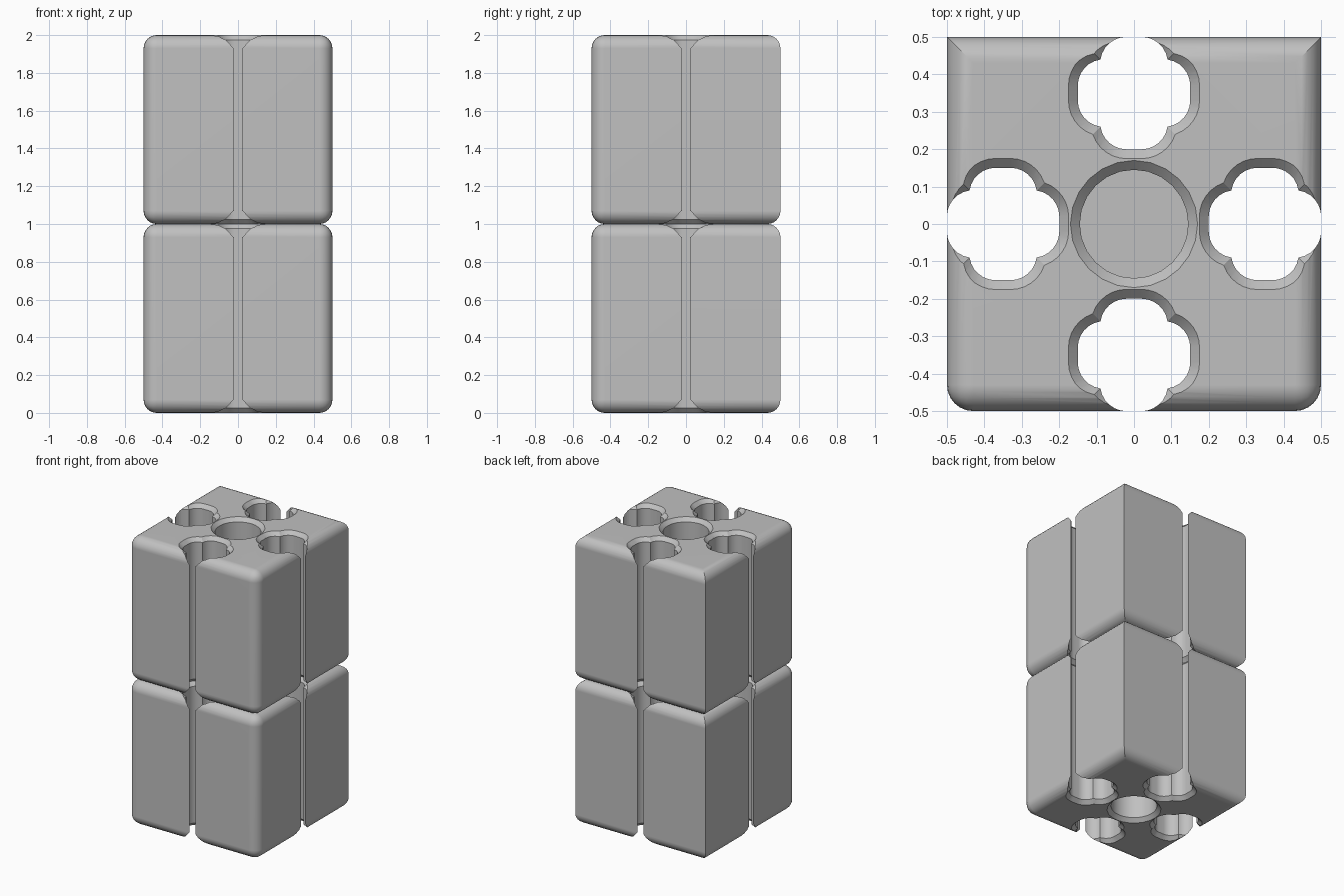
import bpy
import bmesh
import math

old = bpy.data.objects.get("Cube")
if old:
    bpy.data.objects.remove(old, do_unlink=True)

ROUND = 0.07      # rounding of the block edges
CHAMFER = 0.025   # chamfer at the mouth of every hole
EPS = 0.002       # overshoot of the cutters
BORE_DEPTH = 0.35

grey = bpy.data.materials.new("plain_grey")
grey.use_nodes = True
colour = (0.53, 0.53, 0.53, 1)
grey.diffuse_color = colour
grey.node_tree.nodes["Principled BSDF"].inputs["Base Color"].default_value = colour


def add_object(name, bm):
    bmesh.ops.recalc_face_normals(bm, faces=bm.faces)
    mesh = bpy.data.meshes.new(name)
    bm.to_mesh(mesh)
    bm.free()
    mesh.materials.append(grey)
    ob = bpy.data.objects.new(name, mesh)
    bpy.context.collection.objects.link(ob)
    return ob


def clover(grow, steps=6):
    """Four rounded lobes, moved outward by grow."""
    flat, notch, reach = 0.02, 0.09, 0.1503
    r = reach - notch + 0.01 + grow
    cx, cy = flat, reach + grow - r
    # the arc ends where it meets its mirror image on the diagonal
    mid, half = (cx + cy) / 2, (cy - cx) / 2
    corner = mid + math.sqrt(r * r / 2 - half * half)
    start = math.atan2(corner - cy, corner - cx)
    lobe = []
    for i in range(steps + 1):
        a = start + (math.pi / 2 - start) * i / steps
        lobe.append((cx + r * math.cos(a), cy + r * math.sin(a)))
    lobe += [(-x, y) for x, y in reversed(lobe)]
    points = []
    for q in range(4):
        c, s = round(math.cos(q * math.pi / 2)), round(math.sin(q * math.pi / 2))
        points += [(x * c - y * s, x * s + y * c) for x, y in lobe[:-1]]
    return points


def circle(grow, sides=24):
    turn = 2 * math.pi / sides
    return [((0.145 + grow) * math.cos(i * turn), (0.145 + grow) * math.sin(i * turn))
            for i in range(sides)]


def cutter(name, outline, layers, x=0, y=0):
    """Loft an outline through (height, grow) layers."""
    bm = bmesh.new()
    rings = [[bm.verts.new((px + x, py + y, z)) for px, py in outline(g)]
             for z, g in layers]
    for low, high in zip(rings, rings[1:]):
        for i in range(len(low)):
            j = (i + 1) % len(low)
            bm.faces.new((low[i], low[j], high[j], high[i]))
    bm.faces.new(rings[0])
    bm.faces.new(rings[-1])
    ob = add_object(name, bm)
    ob.hide_render = True
    return ob


def rounded_block(name, z):
    """Unit block, rounded everywhere but on its back upright edges."""
    bm = bmesh.new()
    bmesh.ops.create_cube(bm, size=1)
    bmesh.ops.translate(bm, verts=bm.verts, vec=(0, 0, z + 0.5))
    edges = [e for e in bm.edges if not all(v.co.y > 0.4 for v in e.verts)
             or abs(e.verts[0].co.z - e.verts[1].co.z) < 0.1]
    bmesh.ops.bevel(bm, geom=edges, offset=ROUND, segments=6, profile=0.5,
                    affect='EDGES', clamp_overlap=True)
    return add_object(name, bm)


def build_block(name, z):
    block = rounded_block(name, z)
    wide = CHAMFER + EPS
    top = z + 1
    through = [(z - EPS, wide), (z + CHAMFER, 0), (top - CHAMFER, 0), (top + EPS, wide)]
    cutters = [cutter("clover_cutter", clover, through, x, y)
               for x, y in ((0.35, 0), (-0.35, 0), (0, 0.35), (0, -0.35))]
    # blind bores in both ends
    for end, way in ((z, 1), (top, -1)):
        layers = [(end - way * EPS, wide), (end + way * CHAMFER, 0),
                  (end + way * BORE_DEPTH, 0)]
        cutters.append(cutter("bore_cutter", circle, layers))
    for c in cutters:
        mod = block.modifiers.new("cut", 'BOOLEAN')
        mod.operation = 'DIFFERENCE'
        mod.solver = 'EXACT'
        mod.object = c
    # bake the cuts, then drop the cutters
    graph = bpy.context.evaluated_depsgraph_get()
    block.data = bpy.data.meshes.new_from_object(block.evaluated_get(graph))
    block.modifiers.clear()
    for c in cutters:
        bpy.data.objects.remove(c, do_unlink=True)
    bpy.ops.object.select_all(action='DESELECT')
    block.select_set(True)
    bpy.context.view_layer.objects.active = block
    bpy.ops.object.shade_smooth_by_angle(angle=math.radians(30))
    mod = block.modifiers.new("even_shading", 'WEIGHTED_NORMAL')
    mod.keep_sharp = True


build_block("lower_block", 0)
build_block("upper_block", 1)
